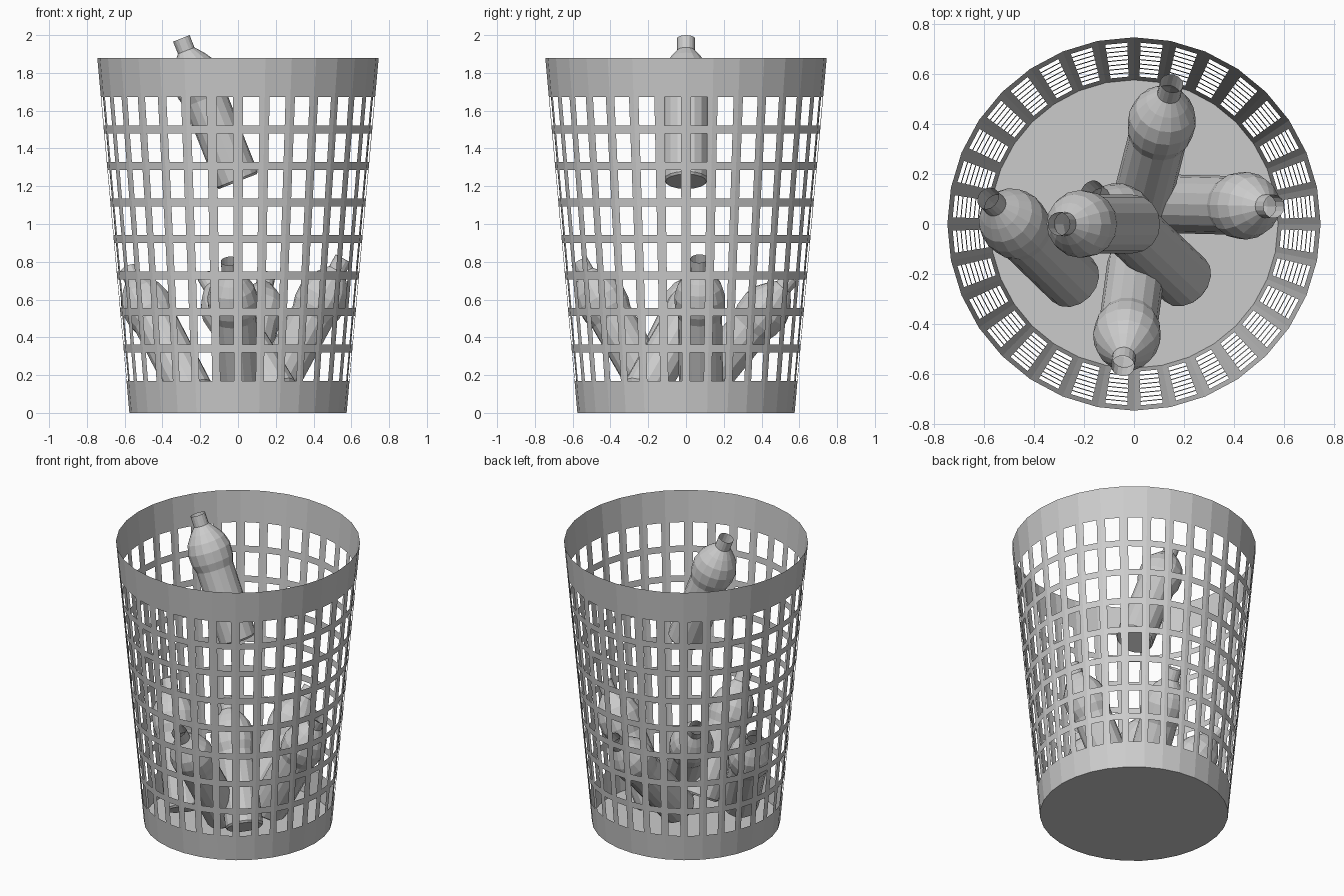
import bpy, bmesh, math
from mathutils import Vector, Matrix

cube = bpy.data.objects.get("Cube")
if cube:
    bpy.data.objects.remove(cube, do_unlink=True)

grey = bpy.data.materials.new("plain grey")
grey.use_nodes = True
COLOR = (0.6, 0.6, 0.6, 1)
grey.diffuse_color = COLOR
grey.node_tree.nodes["Principled BSDF"].inputs["Base Color"].default_value = COLOR


def finish(bm, name):
    mesh = bpy.data.meshes.new(name)
    bm.to_mesh(mesh)
    bm.free()
    mesh.materials.append(grey)
    obj = bpy.data.objects.new(name, mesh)
    bpy.context.collection.objects.link(obj)
    return obj


# Basket: tapered thin wall with a grid of openings
SIDES, ROWS = 32, 8
HEIGHT, R_LOW, R_HIGH = 1.88, 0.575, 0.745
HOLE, PITCH, BAND = 0.151, 0.193, 0.17
RIB = 0.19  # share of each facet taken by the rib on either side

levels = [0]
for row in range(ROWS):
    levels += [BAND + row * PITCH, BAND + row * PITCH + HOLE]
levels.append(HEIGHT)


def corner(i, z):
    r = R_LOW + (R_HIGH - R_LOW) * z / HEIGHT
    a = math.tau * i / SIDES
    return Vector((r * math.cos(a), r * math.sin(a), z))


def wall_point(i, t, z):
    return corner(i, z).lerp(corner(i + 1, z), t)


bm = bmesh.new()
splits = (0, RIB, 1 - RIB, 1)
for i in range(SIDES):
    for k, (z0, z1) in enumerate(zip(levels, levels[1:])):
        for c, (t0, t1) in enumerate(zip(splits, splits[1:])):
            if c == 1 and k % 2 == 1:
                continue  # opening
            quad = ((t0, z0), (t1, z0), (t1, z1), (t0, z1))
            bm.faces.new([bm.verts.new(wall_point(i, t, z)) for t, z in quad])
bmesh.ops.remove_doubles(bm, verts=bm.verts, dist=0.0005)
finish(bm, "basket_wall")

# Floor disc
bm = bmesh.new()
bmesh.ops.create_circle(bm, cap_ends=True, segments=SIDES, radius=R_LOW,
                        matrix=Matrix.Translation((0, 0, 0.001)))
for f in bm.faces:
    if f.normal.z > 0:
        f.normal_flip()
finish(bm, "basket_floor")

# Bottle profile: (distance from base, radius), open at the neck
PROFILE = [(0, 0.108), (0.012, 0.117), (0.47, 0.117), (0.52, 0.132),
           (0.59, 0.135), (0.65, 0.118), (0.7, 0.085), (0.745, 0.047),
           (0.815, 0.047)]
BOTTLE_SIDES = 16


def bottle(name, base, tip):
    bm = bmesh.new()
    rings = []
    for h, r in PROFILE:
        angles = [math.tau * i / BOTTLE_SIDES for i in range(BOTTLE_SIDES)]
        rings.append([bm.verts.new((r * math.cos(a), r * math.sin(a), h)) for a in angles])
    for low, high in zip(rings, rings[1:]):
        for i in range(BOTTLE_SIDES):
            j = (i + 1) % BOTTLE_SIDES
            bm.faces.new((low[i], low[j], high[j], high[i]))
    bm.faces.new(rings[0][::-1])
    axis = Vector(tip) - Vector(base)
    turn = axis.to_track_quat('Z', 'Y').to_matrix().to_4x4()
    obj = finish(bm, name)
    obj.matrix_world = Matrix.Translation(base) @ turn


# Bottles: one high up, five leaning on the floor
bottle("bottle_top", (0, 0, 1.225), (-0.3, 0, 1.983))
bottle("bottle_front", (0.01, -0.16, 0.1), (-0.045, -0.57, 0.81))
bottle("bottle_back", (0.02, 0.05, 0.1), (0.15, 0.56, 0.72))
bottle("bottle_left", (0.17, 0.08, 0.1), (0.56, 0.07, 0.82))
bottle("bottle_right", (-0.24, -0.23, 0.1), (-0.58, 0.1, 0.755))
bottle("bottle_middle", (0.21, -0.23, 0.1), (-0.17, 0.13, 0.72))
